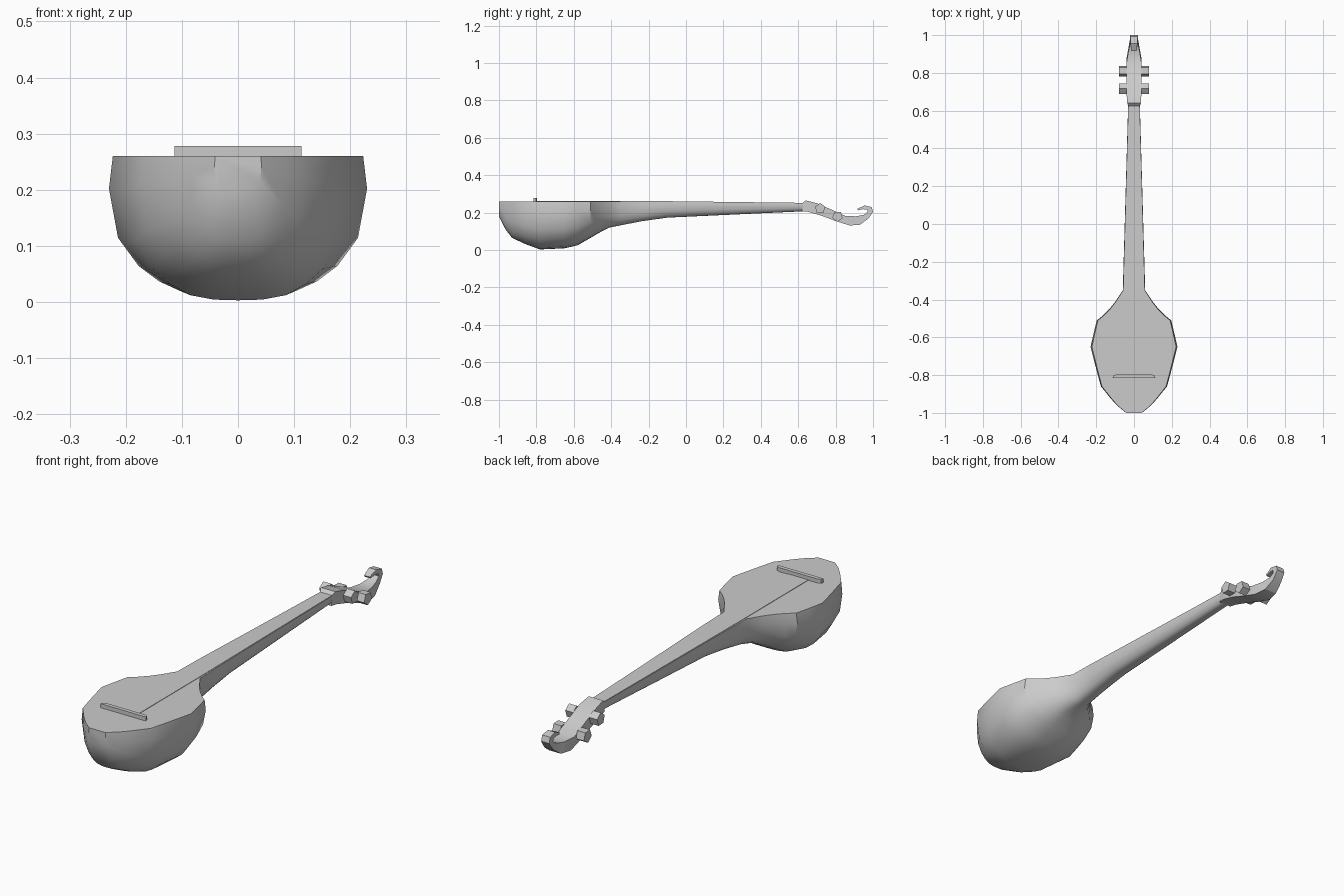
import bpy, bmesh, math

if "Cube" in bpy.data.objects:
    bpy.data.objects.remove(bpy.data.objects["Cube"])

grey = bpy.data.materials.new("plain grey")
grey.use_nodes = True
grey.diffuse_color = (0.6, 0.6, 0.6, 1)
grey.node_tree.nodes["Principled BSDF"].inputs["Base Color"].default_value = (0.6, 0.6, 0.6, 1)


def loft(name, rings, smooth=None):
    """Skin closed rings of points and cap both ends."""
    bm = bmesh.new()
    rows = [[bm.verts.new(p) for p in ring] for ring in rings]
    n = len(rows[0])
    for a, b in zip(rows, rows[1:]):
        for i in range(n):
            j = (i + 1) % n
            bm.faces.new((a[i], a[j], b[j], b[i]))
    bm.faces.new(rows[0])
    bm.faces.new(rows[-1])
    bmesh.ops.recalc_face_normals(bm, faces=bm.faces)
    mesh = bpy.data.meshes.new(name)
    bm.to_mesh(mesh)
    bm.free()
    mesh.materials.append(grey)
    obj = bpy.data.objects.new(name, mesh)
    bpy.context.collection.objects.link(obj)
    if smooth:
        bpy.ops.object.select_all(action="DESELECT")
        obj.select_set(True)
        bpy.context.view_layer.objects.active = obj
        bpy.ops.object.shade_smooth_by_angle(angle=math.radians(smooth))
    return obj


# Half section of the bowl: share of half width, share of depth
section = [(0.97, 1), (1, 0.77), (0.93, 0.42), (0.77, 0.22),
           (0.61, 0.11), (0.43, 0.035), (0.22, 0.005)]


def bowl_ring(y, w, bottom, top):
    half = [(w * fx, bottom + (top - bottom) * fz) for fx, fz in section]
    return ([(x, y, z) for x, z in half] + [(0, y, bottom)]
            + [(-x, y, z) for x, z in reversed(half)])


# Bowl and neck: y, half width, bottom, top
stations = [(-1, 0.042, 0.18, 0.26), (-0.965, 0.085, 0.11, 0.26),
            (-0.93, 0.118, 0.065, 0.26), (-0.86, 0.175, 0.032, 0.26),
            (-0.78, 0.197, 0.003, 0.26), (-0.65, 0.23, 0.009, 0.26),
            (-0.58, 0.214, 0.025, 0.26), (-0.51, 0.197, 0.065, 0.26),
            (-0.485, 0.165, 0.08, 0.26), (-0.45, 0.13, 0.1, 0.26),
            (-0.41, 0.098, 0.12, 0.26), (-0.35, 0.059, 0.132, 0.26),
            (-0.23, 0.056, 0.155, 0.26), (-0.1, 0.052, 0.173, 0.259),
            (0.63, 0.031, 0.207, 0.25)]
loft("bowl_and_neck", [bowl_ring(*s) for s in stations], 35)

# Thin fingerboard running onto the soundboard
loft("fingerboard", [[(-w, y, z), (w, y, z), (w, y, z + 0.002), (-w, y, z + 0.002)]
                     for y, w, z in ((-0.8, 0.05, 0.26), (-0.35, 0.05, 0.26),
                                     (-0.1, 0.047, 0.259), (0.63, 0.029, 0.25))])

# Bridge with slanted ends
loft("bridge", [[(-w, y, 0.258), (w, y, 0.258), (w, y, 0.278), (-w, y, 0.278)]
                for y, w in ((-0.815, 0.113), (-0.803, 0.11), (-0.797, 0.095))])

# Pegbox and curled scroll: lower y, z, upper y, z, half width
scroll = [(0.62, 0.207, 0.625, 0.252, 0.03), (0.65, 0.205, 0.64, 0.265, 0.036),
          (0.72, 0.185, 0.7, 0.25, 0.04), (0.8, 0.155, 0.78, 0.215, 0.04),
          (0.875, 0.131, 0.85, 0.183, 0.04), (0.93, 0.135, 0.91, 0.18, 0.03),
          (0.975, 0.168, 0.95, 0.188, 0.022), (1, 0.205, 0.972, 0.203, 0.02),
          (0.992, 0.23, 0.968, 0.217, 0.02), (0.955, 0.238, 0.945, 0.218, 0.018),
          (0.915, 0.22, 0.92, 0.212, 0.014)]
loft("pegbox_and_scroll", [[(-w, y0, z0), (w, y0, z0), (w, y1, z1), (-w, y1, z1)]
                           for y0, z0, y1, z1, w in scroll], 25)


# Five-sided tuning pegs, each a short stem with a wider head
def peg(name, y, z, side, turn):
    rings = []
    for x, r in ((0.02, 0.012), (0.04, 0.014), (0.04, 0.029), (0.079, 0.029)):
        rings.append([(side * x, y + r * math.cos(turn + k * math.tau / 5),
                       z + r * math.sin(turn + k * math.tau / 5)) for k in range(5)])
    loft(name, rings)


for side, label in ((1, "left"), (-1, "right")):
    peg(label + "_lower_peg", 0.717, 0.222, side, 0.3)
    peg(label + "_upper_peg", 0.81, 0.18, side, 0.9)
